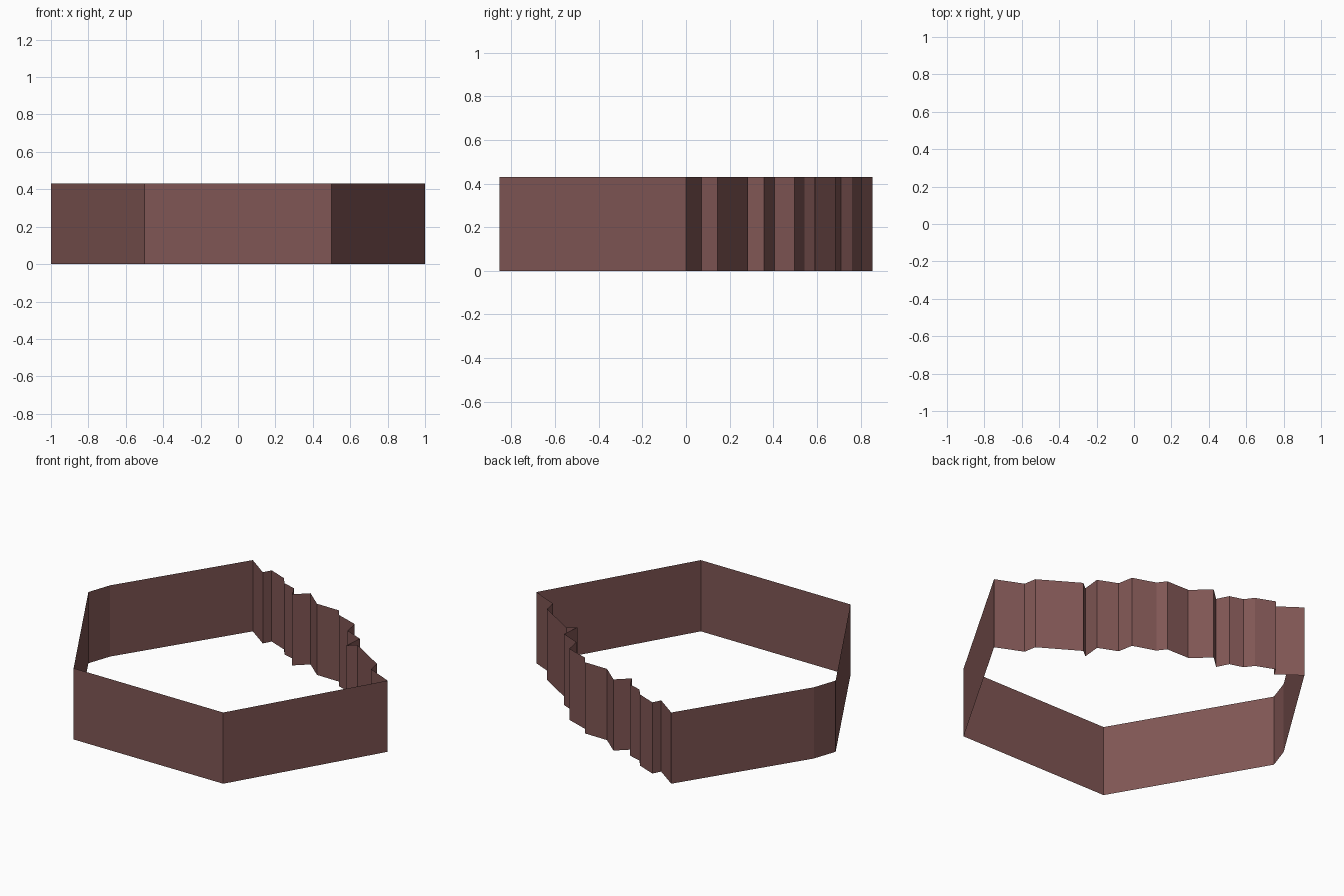
import bpy
import bmesh

if "Cube" in bpy.data.objects:
    bpy.data.objects.remove(bpy.data.objects["Cube"])

HEIGHT = 0.43
HALF_DEPTH = 0.855

# Single dull red-brown colour
brown = bpy.data.materials.new("red_brown")
brown.diffuse_color = (0.216, 0.093, 0.089, 1.0)
brown.use_nodes = True
brown.node_tree.nodes["Principled BSDF"].inputs["Base Color"].default_value = brown.diffuse_color


def thin_wall(name, path):
    """Raise an open path (counter-clockwise from above) into a thin wall."""
    bm = bmesh.new()
    verts = [bm.verts.new((x, y, 0.0)) for x, y in path]
    edges = [bm.edges.new(pair) for pair in zip(verts, verts[1:])]
    raised = bmesh.ops.extrude_edge_only(bm, edges=edges)["geom"]
    top = [g for g in raised if isinstance(g, bmesh.types.BMVert)]
    bmesh.ops.translate(bm, verts=top, vec=(0, 0, HEIGHT))
    # Keep every face pointing outward (to the right of the path direction)
    bm.normal_update()
    bm.faces.ensure_lookup_table()
    for face in bm.faces:
        low = [v.co for v in face.verts if v.co.z < HEIGHT / 2]
        i, j = sorted(low, key=lambda c: min(
            k for k, p in enumerate(path)
            if abs(p[0] - c.x) + abs(p[1] - c.y) < 1e-4))
        if face.normal.x * (j.y - i.y) - face.normal.y * (j.x - i.x) < 0:
            face.normal_flip()
    mesh = bpy.data.meshes.new(name)
    bm.to_mesh(mesh)
    bm.free()
    mesh.materials.append(brown)
    obj = bpy.data.objects.new(name, mesh)
    bpy.context.collection.objects.link(obj)
    return obj


# Straight sides of the hexagon, with a slight kink at the left corner
thin_wall("straight_wall", [
    (-0.5, HALF_DEPTH), (-0.952, 0.14), (-1.0, 0.0),
    (-0.5, -HALF_DEPTH), (0.5, -HALF_DEPTH), (1.0, 0.0),
])

# Jagged broken side cutting off the back right corner
thin_wall("jagged_wall", [
    (1.0, 0.0), (0.84, 0.07), (0.827, 0.145), (0.60, 0.283),
    (0.553, 0.245), (0.564, 0.357), (0.449, 0.405), (0.432, 0.497),
    (0.296, 0.543), (0.259, 0.592), (0.112, 0.594), (0.005, 0.685),
    (-0.07, 0.616), (-0.106, 0.686), (-0.187, 0.71), (-0.225, 0.761),
    (-0.339, 0.806), (-0.365, 0.758), (-0.5, HALF_DEPTH),
])
